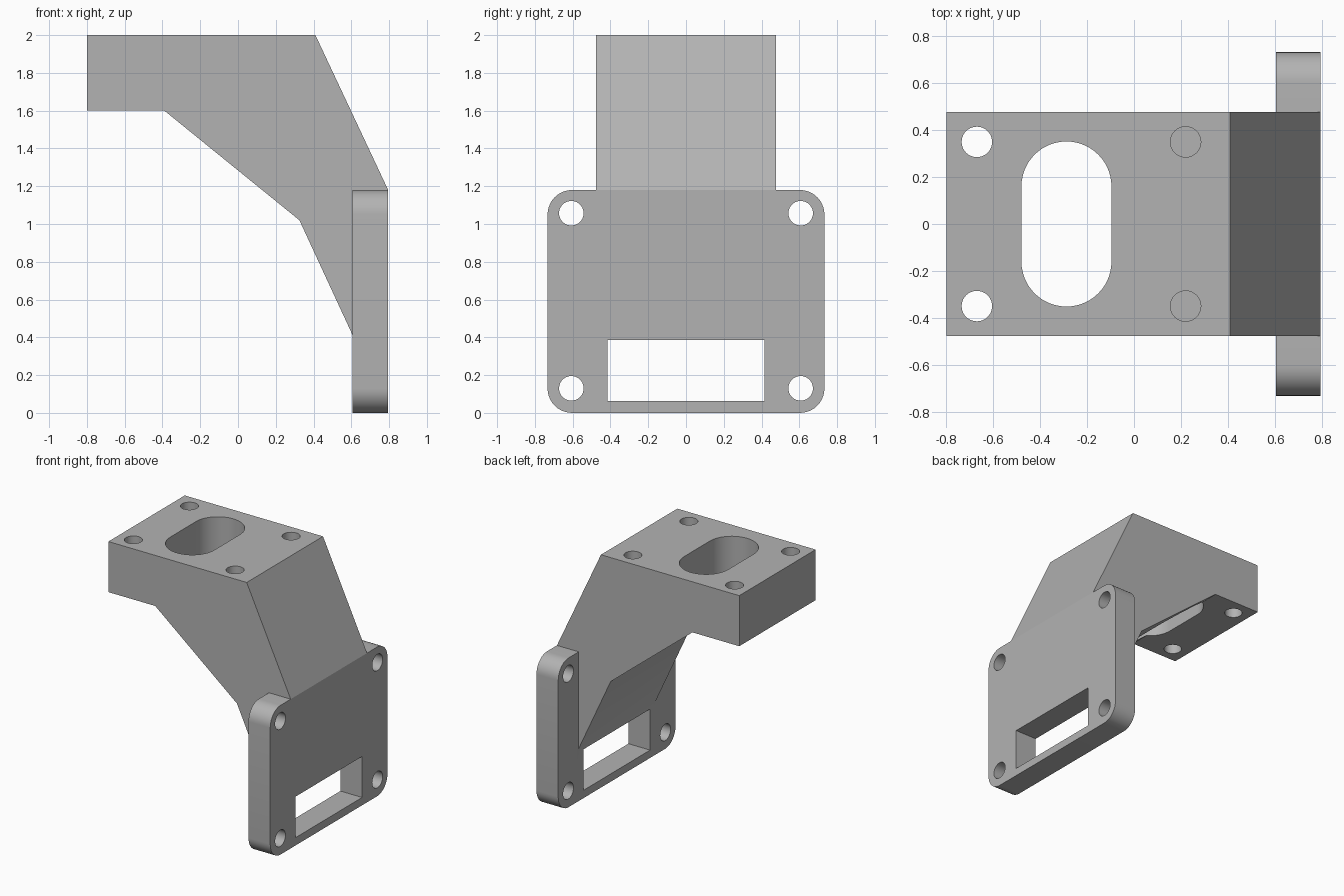
import bpy, bmesh, math
from mathutils import Vector

cube = bpy.data.objects.get("Cube")
if cube:
    bpy.data.objects.remove(cube, do_unlink=True)

grey = bpy.data.materials.new("plain grey")
grey.use_nodes = True
colour = (0.45, 0.45, 0.45, 1)
grey.diffuse_color = colour
grey.node_tree.nodes["Principled BSDF"].inputs["Base Color"].default_value = colour

# How a profile (u, v) and a depth w map to space for each extrusion axis
PLACE = {"X": lambda u, v, w: (w, u, v),
         "Y": lambda u, v, w: (u, w, v),
         "Z": lambda u, v, w: (u, v, w)}


def rounded(cu, cv, hu, hv, r=0.0, steps=10):
    """Rounded rectangle; also gives plain rectangles, slots and circles."""
    pts = []
    for k, (su, sv) in enumerate([(1, 1), (-1, 1), (-1, -1), (1, -1)]):
        for i in range(steps + 1):
            a = (k + i / steps) * math.pi / 2
            p = Vector((cu + su * (hu - r) + r * math.cos(a),
                        cv + sv * (hv - r) + r * math.sin(a)))
            if not pts or (p - pts[-1]).length > 1e-5:
                pts.append(p)
    if (pts[0] - pts[-1]).length < 1e-5:
        pts.pop()
    return pts


def prisms(name, axis, start, end, profiles):
    """One object holding an extruded solid for every profile."""
    bm = bmesh.new()
    for prof in profiles:
        lo = [bm.verts.new(PLACE[axis](u, v, start)) for u, v in prof]
        hi = [bm.verts.new(PLACE[axis](u, v, end)) for u, v in prof]
        bm.faces.new(lo)
        bm.faces.new(hi)
        for i in range(len(lo)):
            j = (i + 1) % len(lo)
            bm.faces.new((lo[i], lo[j], hi[j], hi[i]))
    bmesh.ops.recalc_face_normals(bm, faces=bm.faces)
    mesh = bpy.data.meshes.new(name)
    bm.to_mesh(mesh)
    bm.free()
    mesh.materials.append(grey)
    obj = bpy.data.objects.new(name, mesh)
    bpy.context.collection.objects.link(obj)
    return obj


def combine(target, other, operation):
    mod = target.modifiers.new(operation, "BOOLEAN")
    mod.operation = operation
    mod.solver = "EXACT"
    mod.object = other
    bpy.context.view_layer.objects.active = target
    bpy.ops.object.modifier_apply(modifier=mod.name)
    bpy.data.objects.remove(other, do_unlink=True)


# Angled arm, reaching into the plate so the two join cleanly
arm = [(-0.8, 1.6), (-0.39, 1.6), (0.325, 1.02), (0.605, 0.415),
       (0.7, 0.415), (0.7, 1.0), (0.795, 1.18), (0.41, 2), (-0.8, 2)]
bracket = prisms("bracket", "Y", -0.477, 0.477, [arm])

# Mounting plate with rounded corners
plate = prisms("mounting_plate", "X", 0.605, 0.795,
               [rounded(0, 0.59, 0.733, 0.59, 0.13)])
combine(bracket, plate, "UNION")

# Plate window and its four bolt holes
plate_cuts = [rounded(0, 0.224, 0.415, 0.162)]
plate_cuts += [rounded(y, z, 0.065, 0.065, 0.065)
               for y in (-0.607, 0.607) for z in (0.13, 1.057)]
combine(bracket, prisms("plate_cutter", "X", 0.5, 0.9, plate_cuts), "DIFFERENCE")

# Top slot, and four top holes (the inner pair ends inside the arm)
slot = rounded(-0.288, 0, 0.192, 0.352, 0.192, 14)
combine(bracket, prisms("slot_cutter", "Z", 1, 2.1, [slot]), "DIFFERENCE")
for x, bottom in ((-0.67, 1.5), (0.22, 1.6)):
    holes = [rounded(x, y, 0.065, 0.065, 0.065) for y in (-0.35, 0.35)]
    combine(bracket, prisms("hole_cutter", "Z", bottom, 2.1, holes), "DIFFERENCE")

# Smooth round walls, crisp edges
bpy.ops.object.select_all(action="DESELECT")
bracket.select_set(True)
bpy.context.view_layer.objects.active = bracket
bpy.ops.object.shade_smooth_by_angle(angle=math.radians(25))
